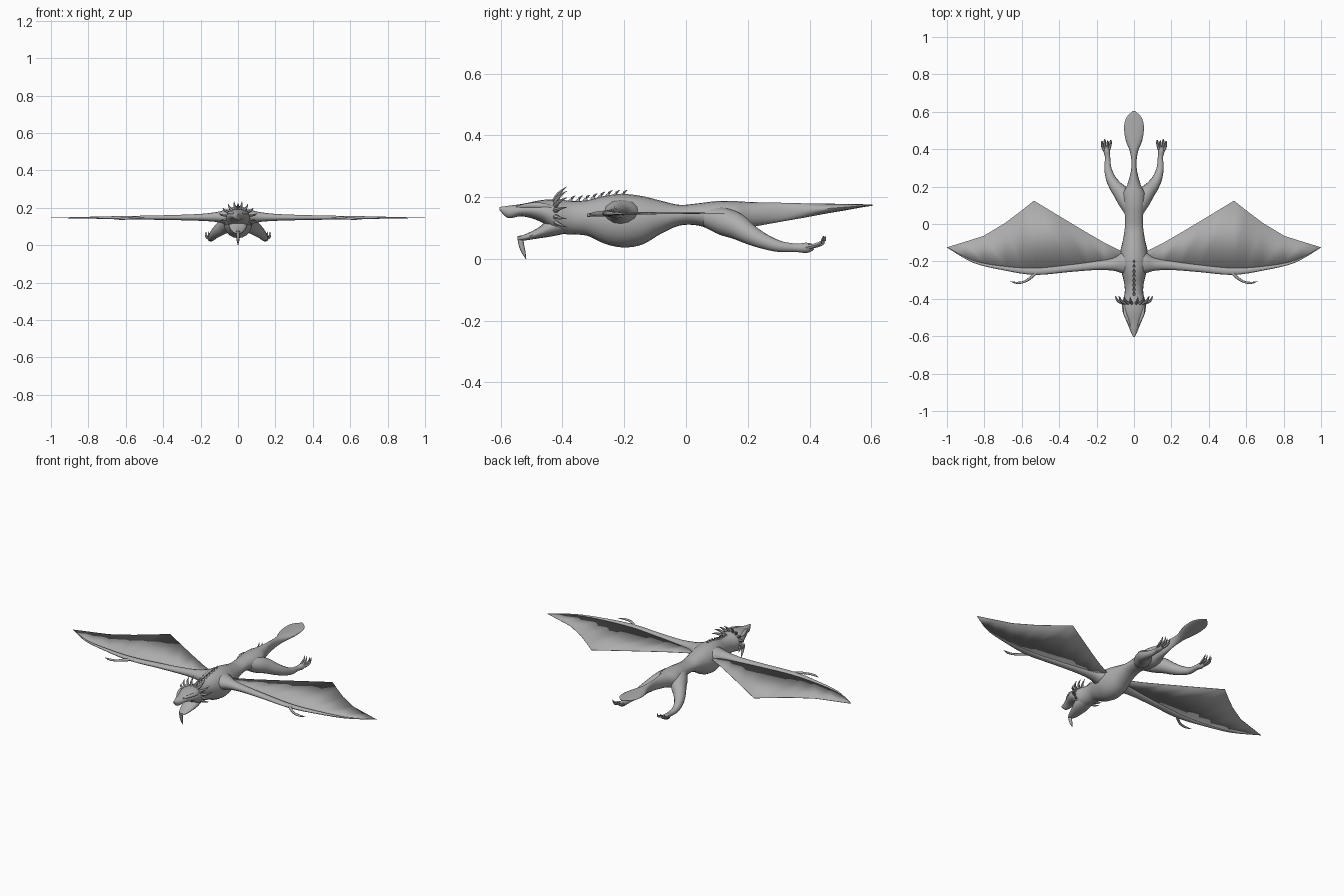
import bpy, bmesh, math
from mathutils import Vector

if "Cube" in bpy.data.objects:
    bpy.data.objects.remove(bpy.data.objects["Cube"])

grey = bpy.data.materials.new("stone_grey")
grey.diffuse_color = (0.42, 0.42, 0.42, 1)
grey.use_nodes = True
grey.node_tree.nodes["Principled BSDF"].inputs["Base Color"].default_value = grey.diffuse_color


def spline(rows, steps):
    """Catmull-Rom resampling of rows of numbers."""
    rows = [Vector(r) for r in rows]
    out = []
    for i in range(len(rows) - 1):
        p1, p2 = rows[i], rows[i + 1]
        p0, p3 = rows[max(i - 1, 0)], rows[min(i + 2, len(rows) - 1)]
        for k in range(steps):
            t = k / steps
            out.append(p1 + (p2 - p0) * 0.5 * t + (p0 * 2 - p1 * 5 + p2 * 4 - p3) * 0.5 * t * t
                       + (p1 * 3 - p0 - p2 * 3 + p3) * 0.5 * t ** 3)
    return out + [rows[-1]]


def finish(name, bm, mirror=False, angle=50):
    bmesh.ops.recalc_face_normals(bm, faces=bm.faces)
    me = bpy.data.meshes.new(name)
    bm.to_mesh(me)
    bm.free()
    me.materials.append(grey)
    ob = bpy.data.objects.new(name, me)
    bpy.context.collection.objects.link(ob)
    if mirror:
        m = ob.modifiers.new("mirror", 'MIRROR')
        m.use_mirror_merge = False
    bpy.ops.object.select_all(action='DESELECT')
    ob.select_set(True)
    bpy.context.view_layer.objects.active = ob
    bpy.ops.object.shade_smooth_by_angle(angle=math.radians(angle))
    return ob


def skin(bm, rings):
    """Bridge rings of points and cap both ends."""
    vs = [[bm.verts.new(p) for p in r] for r in rings]
    n = len(vs[0])
    for a, b in zip(vs, vs[1:]):
        for i in range(n):
            bm.faces.new((a[i], a[(i + 1) % n], b[(i + 1) % n], b[i]))
    bm.faces.new(vs[0])
    bm.faces.new(vs[-1])


def circle(n):
    return [(math.cos(2 * math.pi * i / n), math.sin(2 * math.pi * i / n)) for i in range(n)]


def body_loft(name, rows, sides=20, steps=4):
    """rows: y, half width, top z, bottom z"""
    bm = bmesh.new()
    skin(bm, [[(max(w, .002) * c, y, (t + b) / 2 + (t - b) / 2 * s) for c, s in circle(sides)]
              for y, w, t, b in spline(rows, steps)])
    return finish(name, bm)


def tube(bm, rows, sides=8, steps=4):
    """rows: x, y, z, radius along a bent path"""
    pts = spline(rows, steps)
    rings = []
    for i, p in enumerate(pts):
        d = (pts[min(i + 1, len(pts) - 1)] - pts[max(i - 1, 0)]).to_3d().normalized()
        ref = Vector((0, 0, 1)) if abs(d.z) < .9 else Vector((0, 1, 0))
        u = d.cross(ref).normalized()
        v = u.cross(d)
        rings.append([p.to_3d() + (u * c + v * s) * max(p[3], .0006) for c, s in circle(sides)])
    skin(bm, rings)


# Head, neck, trunk and tail in one loft
body_loft("body", [
    (-.604, .004, .168, .158), (-.575, .018, .172, .132), (-.53, .036, .178, .138),
    (-.47, .060, .190, .120), (-.42, .062, .193, .085), (-.37, .050, .188, .079),
    (-.32, .052, .190, .075), (-.26, .066, .205, .048), (-.20, .078, .210, .037),
    (-.14, .072, .203, .047), (-.08, .058, .188, .082), (-.02, .049, .175, .108),
    (.04, .048, .180, .108), (.10, .058, .187, .088), (.16, .060, .187, .085),
    (.21, .036, .184, .102), (.30, .014, .182, .119), (.38, .020, .180, .133),
    (.45, .045, .179, .146), (.52, .053, .178, .158), (.57, .040, .177, .167),
    (.604, .006, .176, .172)])

# Lower jaw hanging open, with a chin spike
body_loft("lower_jaw", [
    (-.545, .006, .072, .060), (-.52, .024, .080, .060), (-.48, .038, .100, .066),
    (-.44, .048, .130, .072), (-.39, .044, .150, .082)], 16)
bm = bmesh.new()
tube(bm, [(0, -.535, .075, .010), (0, -.534, .05, .009), (0, -.527, .025, .007), (0, -.518, 0, .001)])
finish("chin_spike", bm)

# Brow ridges
bm = bmesh.new()
tube(bm, [(.018, -.55, .168, .003), (.035, -.51, .172, .009), (.048, -.47, .172, .010),
          (.05, -.42, .165, .003)])
finish("brow", bm, True)

# Fan of horns round the back of the head
bm = bmesh.new()
for deg, length in ((78, .058), (58, .055), (36, .058), (14, .062), (-10, .055), (-32, .045)):
    a = math.radians(deg)
    c, s = math.cos(a), math.sin(a)
    bx, bz = .052 * c, .145 + .042 * s
    tube(bm, [(bx, -.425, bz, .009), (bx + c * length * .6, -.412, bz + s * length * .45, .006),
              (bx + c * length * .85, -.385, bz + s * length * .85, .0006)], 6, 3)
finish("head_horns", bm, True)

# Hooked spines along the neck and shoulders
bm = bmesh.new()
for i in range(8):
    y = -.375 + .024 * i
    z = .184 + .018 * min(1, max(0, (y + .34) / .09))
    tube(bm, [(0, y, z, .009), (0, y + .006, z + .013, .005), (0, y + .017, z + .021, .0006)], 6, 2)
finish("back_spines", bm)

# Wing arm: x, front y, back y, top z, bottom z
arm = [(.0, -.28, -.13, .195, .105), (.06, -.265, -.15, .19, .11), (.11, -.25, -.182, .178, .123),
       (.20, -.246, -.198, .167, .130), (.35, -.257, -.218, .161, .134), (.53, -.272, -.235, .157, .137),
       (.70, -.247, -.225, .154, .140), (.86, -.207, -.195, .150, .143), (1.0, -.126, -.123, .147, .145)]
bm = bmesh.new()
skin(bm, [[(x, (f + b) / 2 + (b - f) / 2 * c, (t + u) / 2 + (t - u) / 2 * s) for c, s in circle(12)]
          for x, f, b, t, u in spline(arm, 4)])
finish("wing_arm", bm, True)

# Wing membrane between the arm and the scalloped trailing edge
lead = [(.05, -.21), (.16, -.215), (.25, -.225), (.35, -.235), (.535, -.252),
        (.60, -.245), (.68, -.238), (.80, -.212), (.90, -.183), (.998, -.126)]
trail = [(.05, -.155), (.16, -.099), (.27, -.035), (.40, .043), (.535, .125),
         (.60, .073), (.69, .005), (.805, -.064), (.90, -.094), (.998, -.124)]
bm = bmesh.new()
rows = [[bm.verts.new((x, y, .152 - .006 * x)) for x, y in edge] for edge in (lead, trail)]
for i in range(len(lead) - 1):
    bm.faces.new((rows[0][i], rows[0][i + 1], rows[1][i + 1], rows[1][i]))
web = finish("wing_membrane", bm, True)
web.modifiers.new("thickness", 'SOLIDIFY').thickness = .002

# Thumb claw on each wing
bm = bmesh.new()
tube(bm, [(.52, -.255, .147, .010), (.55, -.285, .146, .008), (.585, -.308, .143, .006),
          (.625, -.315, .141, .006), (.662, -.306, .139, .0006)])
finish("wing_claw", bm, True)

# Hind leg trailing backward
bm = bmesh.new()
tube(bm, [(.02, .07, .135, .034), (.04, .12, .122, .045), (.068, .165, .105, .042), (.098, .20, .083, .034),
          (.125, .245, .060, .026), (.140, .30, .041, .019), (.141, .355, .036, .014),
          (.146, .39, .036, .017), (.147, .412, .039, .010)], 14)
finish("hind_leg", bm, True)

# Toes with upturned claws
bm = bmesh.new()
for dx, dy in ((-.022, .0), (-.006, -.004), (.010, .003), (.024, -.006)):
    x = .147
    tube(bm, [(x + dx * .4, .392, .038, .009), (x + dx * .9, .42 + dy, .043, .007),
              (x + dx, .442 + dy, .053, .006), (x + dx, .450 + dy, .074, .0006)], 6, 3)
finish("toes", bm, True)
